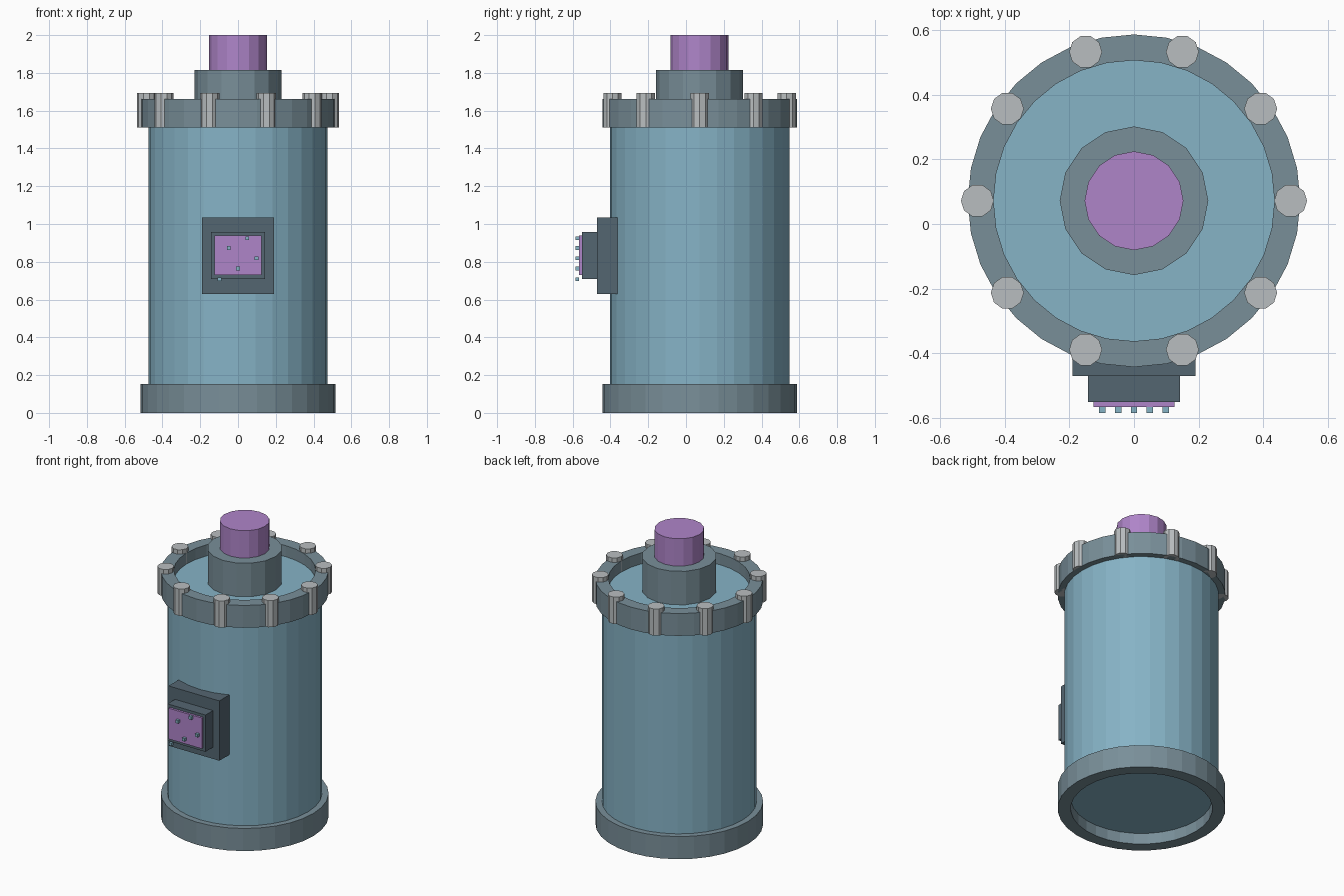
import bpy
import bmesh
import math
from mathutils import Matrix, Vector

cube = bpy.data.objects.get("Cube")
if cube:
    bpy.data.objects.remove(cube, do_unlink=True)

AXIS_Y = 0.072  # the tank axis sits slightly behind the centre


def srgb(r, g, b):
    def lin(c):
        c /= 255
        return c / 12.92 if c <= 0.04045 else ((c + 0.055) / 1.055) ** 2.4
    return (lin(r), lin(g), lin(b), 1.0)


def material(name, color):
    mat = bpy.data.materials.new(name)
    mat.use_nodes = True
    mat.diffuse_color = color
    mat.node_tree.nodes["Principled BSDF"].inputs["Base Color"].default_value = color
    return mat


BLUE = material("tank blue", srgb(134, 179, 198))
GREY = material("blue grey metal", srgb(121, 143, 153))
DARK = material("dark slate", srgb(84, 102, 113))
SILVER = material("bolt silver", srgb(185, 190, 192))
PURPLE = material("purple", srgb(175, 133, 201))


def finish(name, bm, mat):
    bmesh.ops.recalc_face_normals(bm, faces=bm.faces)
    mesh = bpy.data.meshes.new(name)
    bm.to_mesh(mesh)
    bm.free()
    mesh.materials.append(mat)
    obj = bpy.data.objects.new(name, mesh)
    bpy.context.collection.objects.link(obj)
    return obj


def cylinder(name, mat, radius, z0, z1, sides, x=0.0, y=AXIS_Y):
    bm = bmesh.new()
    spot = Matrix.Translation((x, y, (z0 + z1) / 2))
    # Turn the first corner onto the x axis
    turn = Matrix.Rotation(math.pi / 2, 4, "Z")
    bmesh.ops.create_cone(bm, cap_ends=True, segments=sides, radius1=radius,
                          radius2=radius, depth=z1 - z0, matrix=spot @ turn)
    return finish(name, bm, mat)


def ring(name, mat, inner, outer, z0, z1, sides=32):
    bm = bmesh.new()
    profile = [(inner, z0), (outer, z0), (outer, z1), (inner, z1)]
    loops = []
    for i in range(sides):
        a = math.tau * i / sides
        loops.append([bm.verts.new((r * math.cos(a), AXIS_Y + r * math.sin(a), z))
                      for r, z in profile])
    for i in range(sides):
        here, there = loops[i], loops[(i + 1) % sides]
        for j in range(4):
            k = (j + 1) % 4
            bm.faces.new((here[j], there[j], there[k], here[k]))
    return finish(name, bm, mat)


def box(name, mat, low, high):
    low, high = Vector(low), Vector(high)
    bm = bmesh.new()
    bmesh.ops.create_cube(bm, size=1.0, matrix=Matrix.Translation((low + high) / 2)
                          @ Matrix.Diagonal((*(high - low), 1.0)))
    return finish(name, bm, mat)


# Tank body, recessed inside a ring at each end
cylinder("tank_body", BLUE, 0.475, 0.075, 1.588, 32)
ring("base_ring", GREY, 0.435, 0.515, 0.0, 0.153)
ring("top_ring", GREY, 0.435, 0.515, 1.512, 1.663)

# Neck and cap
cylinder("neck_collar", GREY, 0.23, 1.57, 1.815, 16)
cylinder("neck_cap", PURPLE, 0.153, 1.80, 2.0, 16)

# Bolts around the top ring
for i in range(10):
    a = math.tau * i / 10
    cylinder(f"ring_bolt_{i + 1}", SILVER, 0.051, 1.512, 1.693, 10,
             0.485 * math.cos(a), AXIS_Y + 0.485 * math.sin(a))

# Control panel on the front
box("panel_plate", DARK, (-0.19, -0.471, 0.63), (0.19, -0.34, 1.035))
box("panel_housing", DARK, (-0.142, -0.551, 0.708), (0.142, -0.46, 0.957))
box("panel_screen", PURPLE, (-0.125, -0.566, 0.73), (0.125, -0.545, 0.938))

# Small markers in front of the screen
for i, z in enumerate((0.708, 0.873, 0.765, 0.925, 0.819)):
    x = (i - 2) * 0.049
    box(f"panel_button_{i + 1}", BLUE, (x - 0.01, -0.585, z - 0.01),
        (x + 0.01, -0.566, z + 0.01))
